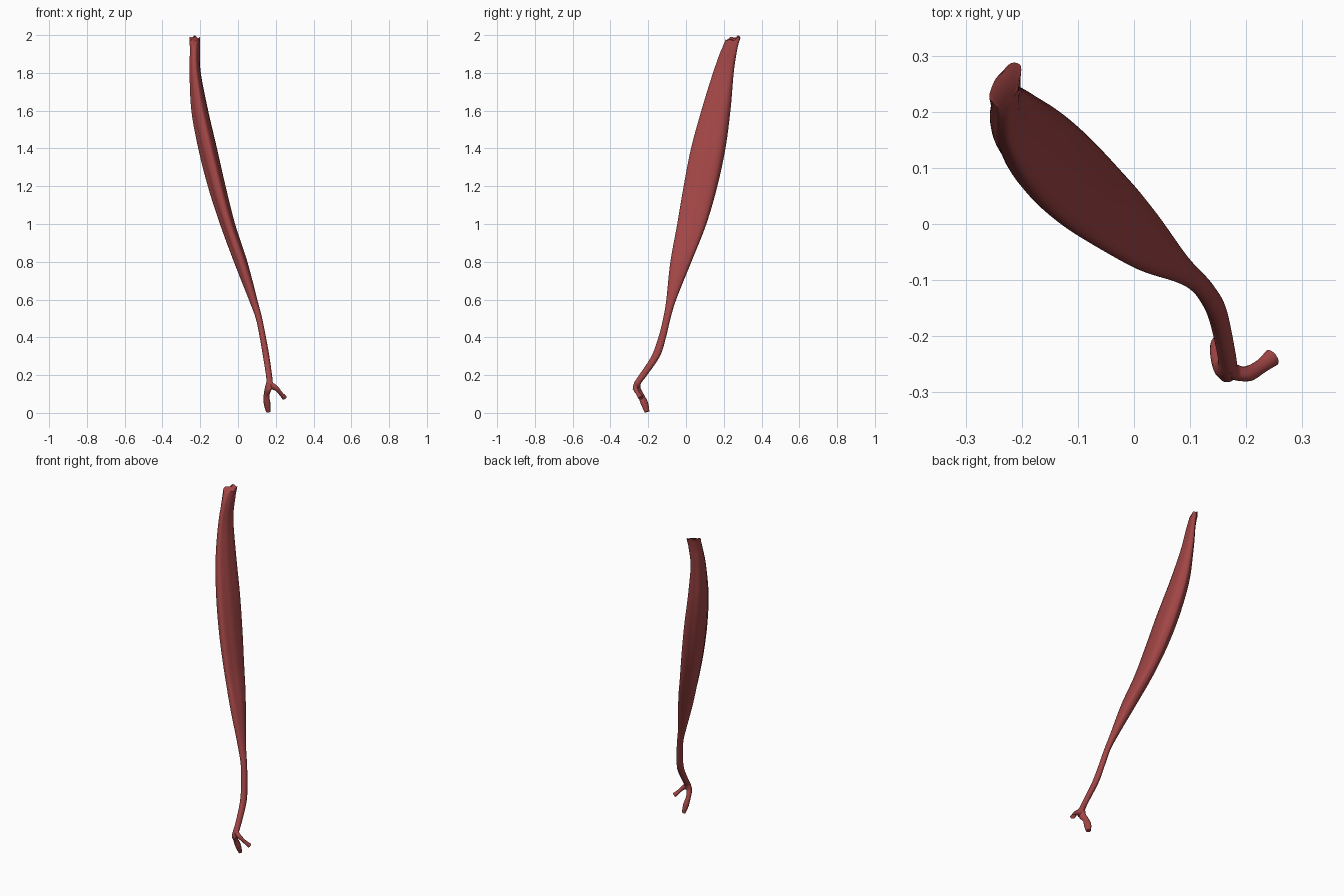
import bpy, bmesh, math
from mathutils import Vector

if "Cube" in bpy.data.objects:
    bpy.data.objects.remove(bpy.data.objects["Cube"])

red = bpy.data.materials.new("muscle_red")
red.diffuse_color = (0.36, 0.06, 0.06, 1)
red.use_nodes = True
red.node_tree.nodes["Principled BSDF"].inputs["Base Color"].default_value = red.diffuse_color

# Horizontal cross-sections: z, x min, x max, y min, y max, skew of the ellipse
SECTIONS = [
    (0.125, 0.150, 0.182, -0.282, -0.252, 0.0),
    (0.16, 0.150, 0.184, -0.274, -0.236, 0.0),
    (0.20, 0.148, 0.180, -0.248, -0.206, 0.0),
    (0.30, 0.132, 0.166, -0.183, -0.138, 0.0),
    (0.40, 0.115, 0.148, -0.146, -0.106, 0.0),
    (0.50, 0.094, 0.128, -0.121, -0.082, 0.0),
    (0.60, 0.057, 0.102, -0.104, -0.052, 0.0),
    (0.80, -0.022, 0.049, -0.083, 0.028, 0.0),
    (1.00, -0.096, -0.016, -0.047, 0.106, 0.0),
    (1.20, -0.160, -0.066, -0.012, 0.163, 0.0),
    (1.40, -0.210, -0.112, 0.028, 0.205, 0.0),
    (1.60, -0.246, -0.159, 0.082, 0.231, 0.05),
    (1.80, -0.256, -0.198, 0.142, 0.248, 0.2),
    (1.92, -0.254, -0.203, 0.182, 0.266, 0.4),
    (1.98, -0.257, -0.202, 0.205, 0.283, 0.5),
]


def spline(pts, steps):
    """Catmull-Rom samples through rows of values."""
    pts = [Vector(p) for p in pts]
    out = []
    for i in range(len(pts) - 1):
        a, b, c, d = pts[max(i - 1, 0)], pts[i], pts[i + 1], pts[min(i + 2, len(pts) - 1)]
        for k in range(steps):
            t = k / steps
            out.append(0.5 * (2 * b + (c - a) * t + (2 * a - 5 * b + 4 * c - d) * t * t
                              + (3 * b - a - 3 * c + d) * t ** 3))
    return out + [pts[-1]]


def loft(name, rings):
    """Skin closed rings of points and cap both ends."""
    bm = bmesh.new()
    loops = [[bm.verts.new(p) for p in r] for r in rings]
    for lo, hi in zip(loops, loops[1:]):
        n = len(lo)
        for i in range(n):
            bm.faces.new((lo[i], lo[(i + 1) % n], hi[(i + 1) % n], hi[i]))
    bm.faces.new(loops[0][::-1])
    bm.faces.new(loops[-1])
    bmesh.ops.recalc_face_normals(bm, faces=bm.faces)
    me = bpy.data.meshes.new(name)
    bm.to_mesh(me)
    bm.free()
    ob = bpy.data.objects.new(name, me)
    bpy.context.collection.objects.link(ob)
    me.materials.append(red)
    bpy.ops.object.select_all(action='DESELECT')
    ob.select_set(True)
    bpy.context.view_layer.objects.active = ob
    bpy.ops.object.shade_smooth_by_angle(angle=math.radians(50))
    return ob


# Muscle belly running down into its tendon, with shallow lengthwise grooves
N = 48
rings = []
for z, x0, x1, y0, y1, skew in spline(SECTIONS, 6):
    cx, cy, hx, hy = (x0 + x1) / 2, (y0 + y1) / 2, (x1 - x0) / 2, (y1 - y0) / 2
    belly = min(1, max(0, (z - 0.5) / 0.4))
    ring = []
    for i in range(N):
        t = 2 * math.pi * i / N
        # fuller back right corner, flatter front left, plus grooves
        f = 1 + belly * (0.15 * math.sin(2 * t) * math.cos(t - math.pi / 4)
                         + 0.025 * math.sin(7 * t + 2.5 * z))
        y = cy + f * hy * math.sin(t + math.asin(skew))
        # torn upper rim, higher at the back
        rim = max(0, (z - 1.92) / 0.06)
        dz = rim * (0.012 * math.sin(t) + 0.006 * math.sin(5 * t))
        ring.append((cx + f * hx * math.cos(t), y, z + dz))
    rings.append(ring)
loft("muscle_belly", rings)


def branch(name, path):
    """Slightly flattened tube along x, y, z, radius rows."""
    rows = spline(path, 6)
    pts = [Vector(r[:3]) for r in rows]
    out = []
    for i, (p, r) in enumerate(zip(pts, rows)):
        d = (pts[min(i + 1, len(pts) - 1)] - pts[max(i - 1, 0)]).normalized()
        u = Vector((0.8, 0.6, 0)).cross(d).normalized()
        v = d.cross(u)
        out.append([p + r[3] * (math.cos(a) * u * 1.15 + math.sin(a) * v * 0.9)
                    for a in (2 * math.pi * k / 16 for k in range(16))])
    return loft(name, out)


# Forked tendon ends
branch("lower_tendon_branch", [
    (0.166, -0.252, 0.17, 0.014), (0.160, -0.260, 0.13, 0.018),
    (0.151, -0.240, 0.095, 0.015), (0.154, -0.220, 0.05, 0.018),
    (0.160, -0.206, 0.006, 0.012)])
branch("side_tendon_branch", [
    (0.166, -0.250, 0.17, 0.013), (0.178, -0.263, 0.145, 0.015),
    (0.202, -0.267, 0.130, 0.013), (0.226, -0.254, 0.103, 0.011),
    (0.246, -0.238, 0.080, 0.014)])
